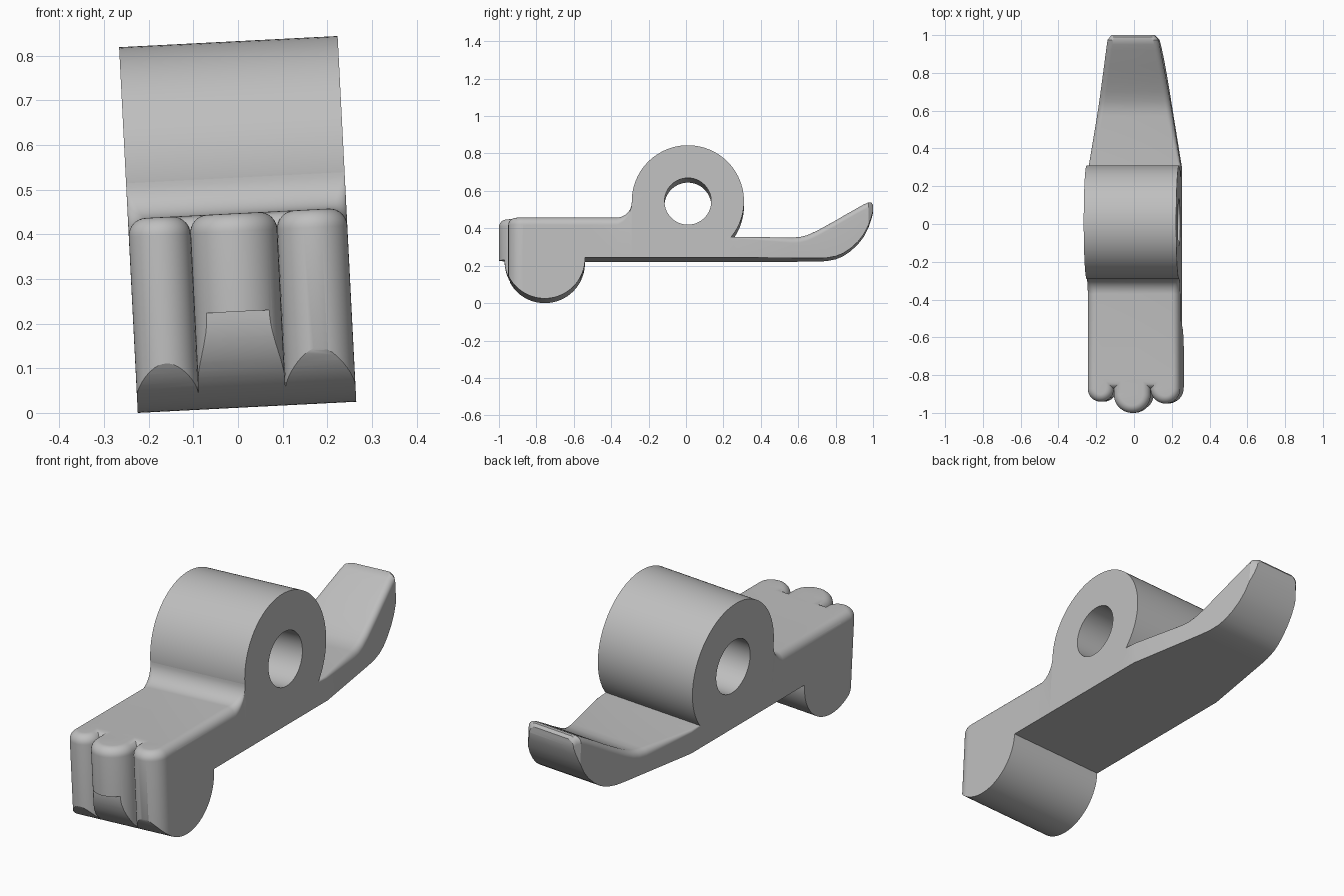
import bpy
import bmesh
from math import sin, cos, pi
from mathutils import Matrix, Vector

cube = bpy.data.objects.get("Cube")
if cube:
    bpy.data.objects.remove(cube, do_unlink=True)

HALF = 0.245                    # half the body width
DECK, FLOOR = 0.448, 0.232      # top and underside heights
HUB_Y, HUB_Z, HUB_R = 0.01, 0.533, 0.3
LOBE_Y, LOBE_Z, LOBE_R = -0.755, 0.228, 0.215
EDGE = 0.04                     # rounded edge radius
STEPS = 8

grey = bpy.data.materials.new("plain grey")
grey.use_nodes = True
grey.diffuse_color = (0.52, 0.52, 0.52, 1)
grey.node_tree.nodes["Principled BSDF"].inputs["Base Color"].default_value = grey.diffuse_color


def skin(name, rings):
    """Closed solid through rings that share a point count."""
    bm = bmesh.new()
    loops = [[bm.verts.new(p) for p in ring] for ring in rings]
    n = len(loops[0])
    for a, b in zip(loops, loops[1:]):
        for i in range(n):
            j = (i + 1) % n
            bm.faces.new((a[i], a[j], b[j], b[i]))
    bm.faces.new(loops[0])
    bm.faces.new(loops[-1])
    bmesh.ops.recalc_face_normals(bm, faces=bm.faces)
    mesh = bpy.data.meshes.new(name)
    bm.to_mesh(mesh)
    bm.free()
    mesh.materials.append(grey)
    ob = bpy.data.objects.new(name, mesh)
    bpy.context.collection.objects.link(ob)
    return ob


def prism(name, outline, half):
    """Side outline of (y, z) points extruded across x."""
    return skin(name, [[(x, y, z) for y, z in outline] for x in (-half, half)])


def circle(y, z, r, n=96):
    return [(y + r * cos(2 * pi * i / n), z + r * sin(2 * pi * i / n)) for i in range(n)]


def combine(target, other, operation):
    mod = target.modifiers.new(operation, "BOOLEAN")
    mod.operation = operation
    mod.solver = "EXACT"
    mod.object = other
    bpy.context.view_layer.objects.active = target
    bpy.ops.object.modifier_apply(modifier=mod.name)
    bpy.data.objects.remove(other, do_unlink=True)


def section(y, top, bottom=FLOOR, half=HALF, r=EDGE):
    """Cross-section with a flat bottom and rounded upper corners."""
    ring = [(-half, y, bottom), (half, y, bottom)]
    for side in (1, -1):
        for i in range(STEPS + 1):
            a = pi / 2 * (i / STEPS if side > 0 else 1 - i / STEPS)
            ring.append((side * (half - r + r * cos(a)), y, top - r + r * sin(a)))
    return ring


# Arm: rounded front edge, deck, concave sweep up into the hub
rings = []
for i in range(STEPS + 1):
    a = pi / 2 * i / STEPS
    rings.append(section(-0.872 + EDGE * (1 - cos(a)), DECK - EDGE * (1 - sin(a))))
for i in range(13):
    a = pi / 2 * i / 12
    rings.append(section(-0.37 + 0.08 * sin(a), DECK + 0.08 * (1 - cos(a)),
                         r=EDGE * (1 - i / 12) + 0.002))
rings.append(section(-0.2, DECK, r=0.002))
rings.append(section(0.2, 0.343, r=0.002))

# Tapered tail curling up to the tip: y, top, bottom
tail = [(0.3, 0.343, 0.232), (0.57, 0.343, 0.232), (0.61, 0.346, 0.232),
        (0.65, 0.357, 0.232), (0.7, 0.38, 0.232), (0.75, 0.408, 0.234),
        (0.8, 0.436, 0.243), (0.84, 0.46, 0.259), (0.88, 0.483, 0.286),
        (0.92, 0.506, 0.323), (0.95, 0.523, 0.362), (0.975, 0.535, 0.41),
        (0.99, 0.535, 0.452), (1.0, 0.522, 0.488)]
for y, top, bottom in tail:
    half = HALF - 0.162 * (y - 0.3) - max(0, y - 0.975) * 0.7
    rings.append(section(y, top, bottom, half, r=0.012 if y < 0.4 else 0.032))
body = skin("lever_body", rings)


# Front block with three rounded vertical fingers
def finger(name, x, y, r):
    levels = [(0.0, 0.0)]
    for i in range(STEPS + 1):
        a = pi / 2 * i / STEPS
        levels.append((DECK - EDGE * (1 - sin(a)), EDGE * (1 - cos(a))))
    rings = []
    for z, inset in levels:
        q = r - inset
        ring = [(x + q, -0.8, z), (x - q, -0.8, z)]
        ring += [(x - q * cos(pi * i / 24), y - q * sin(pi * i / 24), z) for i in range(25)]
        rings.append(ring)
    return skin(name, rings)


front = prism("front_block", [(-0.871, 0), (-0.5, 0), (-0.5, 0.4), (-0.871, 0.4)], HALF)
for name, x, y, r in (("right_finger", -0.176, -0.872, 0.069),
                      ("left_finger", 0.1665, -0.872, 0.0785),
                      ("middle_finger", -0.0095, -0.9025, 0.0975)):
    combine(front, finger(name, x, y, r), "UNION")

# Round the lower half of the front block into a lobe
arc = [(LOBE_Y + LOBE_R * cos(pi + pi * i / 48), LOBE_Z + LOBE_R * sin(pi + pi * i / 48))
       for i in range(49)]
lobe = prism("lobe_shape", [(-1.1, 0.6), (-1.1, LOBE_Z)] + arc + [(LOBE_Y + LOBE_R, 0.6)], 0.4)
combine(front, lobe, "INTERSECT")
combine(body, front, "UNION")

# Pivot hub with its through hole
combine(body, prism("pivot_hub", circle(HUB_Y, HUB_Z, HUB_R), HALF), "UNION")
combine(body, prism("pivot_hole", circle(HUB_Y, HUB_Z, 0.125, 64), 0.4), "DIFFERENCE")

# Slight sideways lean, resting on the ground
centre = Matrix.Translation(Vector((0, 0, 0.41)))
body.data.transform(centre @ Matrix.Rotation(-0.051, 4, "Y") @ centre.inverted())
low = min(v.co.z for v in body.data.vertices)
body.data.transform(Matrix.Translation((0, 0, -low)))

bpy.ops.object.select_all(action="DESELECT")
body.select_set(True)
bpy.context.view_layer.objects.active = body
bpy.ops.object.shade_smooth_by_angle(angle=0.5)
